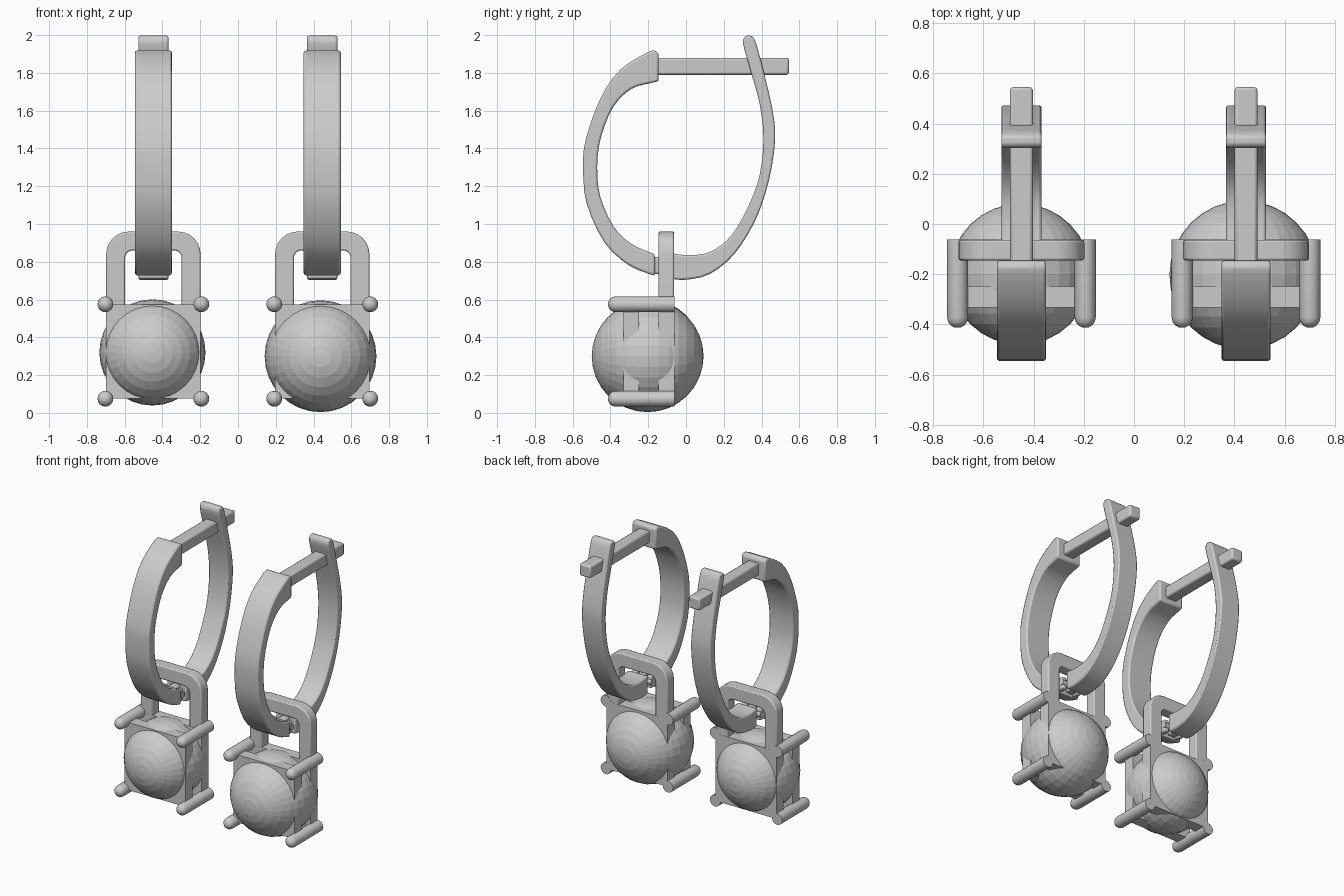
import bpy, bmesh, math
from mathutils import Vector, Matrix

if "Cube" in bpy.data.objects:
    bpy.data.objects.remove(bpy.data.objects["Cube"])


def finish(name, bm, bevel=0.0, smooth=True):
    bmesh.ops.recalc_face_normals(bm, faces=bm.faces)
    me = bpy.data.meshes.new(name)
    bm.to_mesh(me)
    bm.free()
    ob = bpy.data.objects.new(name, me)
    bpy.context.collection.objects.link(ob)
    if bevel:
        m = ob.modifiers.new("bevel", 'BEVEL')
        m.width, m.segments, m.limit_method = bevel, 2, 'ANGLE'
        m.angle_limit = math.radians(40)
    if smooth:
        bpy.ops.object.select_all(action='DESELECT')
        ob.select_set(True)
        bpy.context.view_layer.objects.active = ob
        bpy.ops.object.shade_smooth_by_angle(angle=math.radians(35))
    return ob


def spline(pts, n=3):
    """Catmull-Rom refinement of a list of 2D points."""
    p = [Vector(q) for q in pts]
    p = [2 * p[0] - p[1]] + p + [2 * p[-1] - p[-2]]
    out = []
    for i in range(1, len(p) - 2):
        a, b, c, d = p[i - 1:i + 3]
        for k in range(n):
            t = k / n
            out.append(0.5 * (2 * b + (c - a) * t + (2 * a - 5 * b + 4 * c - d) * t * t
                              + (3 * b - a - 3 * c + d) * t ** 3))
    return out + [p[-2]]


def band(name, outer, inner, place, depth, bevel, closed=False):
    """Strip between two matching outlines, extruded; place(u, v, w) gives the 3D point."""
    bm = bmesh.new()
    rows = [[bm.verts.new(place(*q, w)) for q in line]
            for line, w in ((outer, -depth / 2), (inner, -depth / 2),
                            (inner, depth / 2), (outer, depth / 2))]
    n = len(outer)
    for i in range(n if closed else n - 1):
        j = (i + 1) % n
        for r in range(4):
            s = (r + 1) % 4
            bm.faces.new((rows[r][i], rows[r][j], rows[s][j], rows[s][i]))
    if not closed:
        for i in (0, -1):
            bm.faces.new([r[i] for r in rows])
    return finish(name, bm, bevel)


def box(name, lo, hi, bevel=0.0):
    lo, hi = Vector(lo), Vector(hi)
    bm = bmesh.new()
    bmesh.ops.create_cube(bm, size=1, matrix=Matrix.Translation((lo + hi) / 2)
                          @ Matrix.Diagonal((*(hi - lo), 1)))
    return finish(name, bm, bevel)


def rod(name, profile, origin, axis, seg=16):
    """Turned part: (radius, distance) profile revolved about an axis."""
    bm = bmesh.new()
    rot = Vector((0, 0, 1)).rotation_difference(Vector(axis)).to_matrix()
    rings = [[bm.verts.new(Vector(origin) + rot @ Vector((r * math.cos(k * math.tau / seg),
                                                         r * math.sin(k * math.tau / seg), d)))
              for k in range(seg)] for r, d in profile]
    for a, b in zip(rings, rings[1:]):
        for k in range(seg):
            bm.faces.new((a[k], a[k - 1], b[k - 1], b[k]))
    bm.faces.new(rings[0])
    bm.faces.new(rings[-1])
    return finish(name, bm)


def arch(half, top, bottom, radius, n=6):
    """Upside-down U with rounded shoulders."""
    pts = [(-half, bottom)]
    for sx, start in ((-1, math.pi), (1, math.pi / 2)):
        for k in range(n + 1):
            a = start - k * math.pi / 2 / n
            pts.append((sx * (half - radius) + radius * math.cos(a),
                        top - radius + radius * math.sin(a)))
    return pts + [(half, bottom)]


# hoop outlines in (y, z)
FRONT_OUT = [(-.145, 1.905), (-.19, 1.915), (-.35, 1.815), (-.455, 1.66), (-.53, 1.45),
             (-.545, 1.3), (-.525, 1.105), (-.43, .90), (-.30, .78), (-.165, .725)]
FRONT_IN = [(-.145, 1.755), (-.19, 1.745), (-.29, 1.715), (-.385, 1.62), (-.45, 1.46),
            (-.47, 1.31), (-.455, 1.15), (-.385, .99), (-.29, .895), (-.165, .84)]
BACK_OUT = [(-.08, .71), (0, .705), (.125, .735), (.255, .84), (.37, 1.025), (.44, 1.235),
            (.472, 1.45), (.457, 1.61), (.415, 1.79), (.372, 1.955), (.348, 1.997)]
BACK_IN = [(-.08, .845), (.02, .835), (.135, .855), (.245, .945), (.335, 1.105), (.39, 1.26),
           (.41, 1.45), (.39, 1.635), (.342, 1.81), (.302, 1.955), (.315, 1.997)]


def earring(side, cx, bead, bead_r):
    def hoop(u, v, w):
        return (cx + w, u, v)

    # hinged hoop and its post
    band(side + "_hoop_front", spline(FRONT_OUT), spline(FRONT_IN), hoop, .196, .012)
    band(side + "_hoop_back", spline(BACK_OUT), spline(BACK_IN), hoop, .16, .012)
    box(side + "_ear_post", (cx - .045, -.18, 1.79), (cx + .045, .545, 1.88), .012)

    # hinge knuckles, tongue and pin
    for i, dx in enumerate((-.062, .062)):
        box(f"{side}_hinge_lug_{i}", (cx + dx - .02, -.18, .735), (cx + dx + .02, -.115, .825), .01)
    box(side + "_hinge_tongue", (cx - .03, -.15, .73), (cx + .03, -.06, .825), .01)
    rod(side + "_hinge_pin", [(.022, -.085), (.022, .085)], (cx, -.125, .78), (1, 0, 0), 12)

    # bail arch above the setting
    band(side + "_bail", arch(.25, .96, .5, .12), arch(.15, .86, .5, .04),
         lambda u, v, w: (cx + u, -.104 + w, v), .082, .008)

    # two square frames around the bead
    def square(h):
        return [(sx * h, .325 + sz * h) for sx, sz in ((-1, -1), (1, -1), (1, 1), (-1, 1))]
    for part, y in (("front", -.29), ("back", -.104)):
        band(f"{side}_{part}_frame", square(.25), square(.15),
             lambda u, v, w: (cx + u, y + w, v), .084, 0, closed=True)

    # four round-nosed prongs
    r = .042
    nose = [(r, 0), (r, .31)] + [(r * math.cos(a), .31 + r * math.sin(a))
                                 for a in (math.radians(d) for d in (25, 50, 75))]
    for i, (sx, sz) in enumerate(((-1, -1), (1, -1), (-1, 1), (1, 1))):
        rod(f"{side}_prong_{i}", nose, (cx + sx * .254, -.062, .325 + sz * .25), (0, -1, 0))

    # faceted bead with its poles front and back
    bm = bmesh.new()
    bmesh.ops.create_uvsphere(bm, u_segments=32, v_segments=16, radius=bead_r,
                              matrix=Matrix.Translation(bead) @ Matrix.Rotation(math.pi / 2, 4, 'X'))
    finish(side + "_bead", bm, smooth=False)


earring("left", -.448, (-.453, -.2, .32), .281)
earring("right", .446, (.437, -.203, .3), .296)
